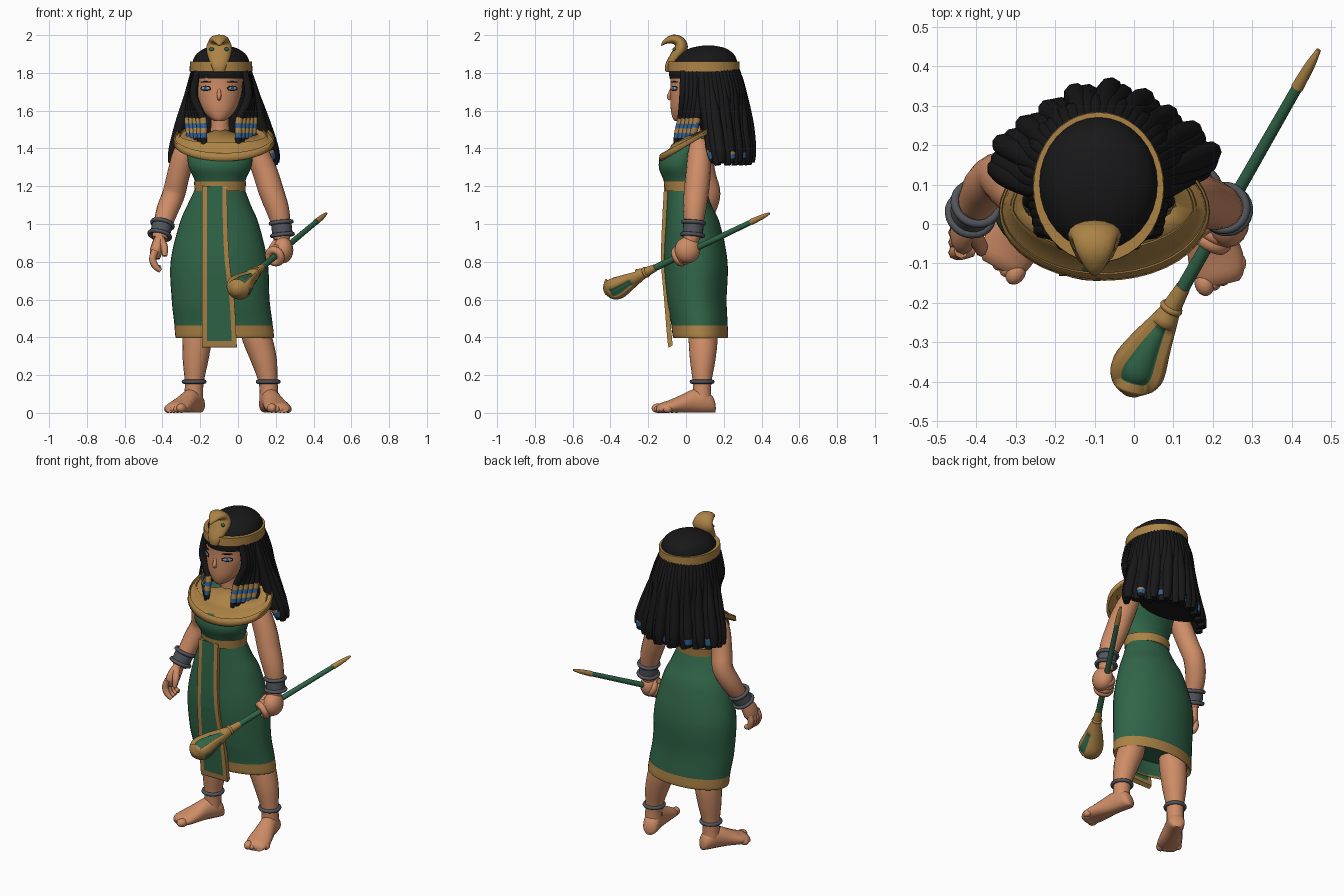
import bpy, bmesh, math
from mathutils import Vector

cube = bpy.data.objects.get("Cube")
if cube:
    bpy.data.objects.remove(cube, do_unlink=True)


def material(name, *rgb):
    m = bpy.data.materials.new(name)
    m.use_nodes = True
    m.diffuse_color = (*rgb, 1)
    m.node_tree.nodes["Principled BSDF"].inputs["Base Color"].default_value = (*rgb, 1)
    return m


SKIN = material("warm skin", .62, .265, .135)
GREEN = material("deep green", .03, .13, .065)
GOLD = material("old gold", .41, .225, .06)
BLACK = material("black hair", .009, .009, .01)
STEEL = material("grey metal", .085, .09, .105)
BLUE = material("bead blue", .03, .12, .3)
WHITE = material("eye white", .33, .35, .38)


def finish(ob, name, mats, rule=None):
    ob.name = name
    me = ob.data
    me.materials.clear()
    for m in mats:
        me.materials.append(m)
    for p in me.polygons:
        p.use_smooth = True
        if rule:
            p.material_index = rule(p.center)
    me.set_sharp_from_angle(angle=math.radians(50))
    return ob


def skin(name, rings, mats, rule=None, caps=True):
    """Bridge closed rings of points into one surface."""
    bm = bmesh.new()
    vs = [[bm.verts.new(p) for p in r] for r in rings]
    n = len(vs[0])
    for a, b in zip(vs, vs[1:]):
        for i in range(n):
            j = (i + 1) % n
            bm.faces.new((a[i], a[j], b[j], b[i]))
    if caps:
        bm.faces.new(vs[0])
        bm.faces.new(vs[-1])
    bmesh.ops.recalc_face_normals(bm, faces=bm.faces)
    me = bpy.data.meshes.new(name)
    bm.to_mesh(me)
    bm.free()
    ob = bpy.data.objects.new(name, me)
    bpy.context.collection.objects.link(ob)
    return finish(ob, name, mats, rule)


def smooth_rows(rows, steps):
    """Catmull-Rom interpolation of equal-length tuples."""
    out = []
    ext = [rows[0]] + list(rows) + [rows[-1]]
    for a, b, c, d in zip(ext, ext[1:], ext[2:], ext[3:]):
        for k in range(steps):
            t = k / steps
            out.append([.5 * (2 * q + (r - p) * t + (2 * p - 5 * q + 4 * r - s) * t * t
                              + (3 * q - p - 3 * r + s) * t ** 3) for p, q, r, s in zip(a, b, c, d)])
    return out + [list(rows[-1])]


def loft(name, rows, mats, rule=None, n=32, steps=4):
    """Horizontal ellipses: x, y, z, half width, half depth."""
    rings = [[(x + a * math.cos(i * math.tau / n), y + b * math.sin(i * math.tau / n), z)
              for i in range(n)] for x, y, z, a, b in smooth_rows(rows, steps)]
    return skin(name, rings, mats, rule)


def tube(name, rows, mats, rule=None, n=12, steps=4, flat=1, ref=(1, 0, 0)):
    """Round section swept along a path: x, y, z, radius along ref."""
    rows = smooth_rows(rows, steps)
    pts = [Vector(r[:3]) for r in rows]
    rings = []
    for i, p in enumerate(pts):
        t = (pts[min(i + 1, len(pts) - 1)] - pts[max(i - 1, 0)]).normalized()
        u = Vector(ref)
        u = (u - t * u.dot(t)).normalized()
        v, r = t.cross(u), max(rows[i][3], .002)
        rings.append([p + u * r * math.cos(k * math.tau / n) + v * r * flat * math.sin(k * math.tau / n)
                      for k in range(n)])
    return skin(name, rings, mats, rule)


def ball(name, loc, scale, mat, turn=0):
    bpy.ops.mesh.primitive_uv_sphere_add(segments=16, ring_count=10, location=loc, rotation=(0, 0, turn))
    ob = bpy.context.object
    ob.scale = scale
    return finish(ob, name, [mat])


def ring(name, loc, axis, big, small, mat):
    bpy.ops.mesh.primitive_torus_add(major_radius=big, minor_radius=small, major_segments=24, minor_segments=8,
                                     location=loc, rotation=Vector(axis).to_track_quat('Z', 'Y').to_euler())
    return finish(bpy.context.object, name, [mat])


CX = -.095

# Dress: skirt with gold hem, bodice, belt
loft("skirt", [(-.07, .077, .47, .2, .1), (-.07, .077, .42, .24, .125), (-.07, .077, .4, .26, .145),
               (-.078, .07, .48, .26, .15), (-.092, .055, .6, .259, .16), (-.1, .05, .8, .257, .17),
               (-.1, .035, 1.0, .21, .145), (-.1, .015, 1.1, .168, .12), (CX, 0, 1.2, .125, .1)],
     [GREEN, GOLD], lambda c: int(c.z < .47 and Vector((c.x + .07, (c.y - .077) * 1.75)).length > .235), 40, 6)
loft("bodice", [(CX, 0, 1.18, .122, .1), (CX, -.012, 1.24, .138, .11), (CX, -.03, 1.3, .165, .114),
                (CX, -.01, 1.36, .174, .12), (CX, .04, 1.42, .175, .095), (CX, .07, 1.465, .16, .07),
                (CX, .075, 1.485, .07, .04)], [GREEN])
loft("belt", [(CX, 0, 1.175, .11, .08), (CX, 0, 1.175, .134, .113), (CX, 0, 1.225, .138, .118),
              (CX, 0, 1.225, .11, .08)], [GOLD], steps=1)

# Long front panel with gold border
bm = bmesh.new()
grid = []
for x0, x1, y, z in smooth_rows([(-.19, -.058, -.116, 1.2), (-.19, -.055, -.127, 1.0), (-.19, -.045, -.132, .8),
                                 (-.19, -.02, -.116, .6), (-.19, -.008, -.098, .38), (-.19, -.006, -.09, .345)], 3):
    grid.append([bm.verts.new((x, y, z)) for x in (x0, x0 + .025, x1 - .025, x1)])
for k, (a, b) in enumerate(zip(grid, grid[1:])):
    for i in range(3):
        f = bm.faces.new((a[i], b[i], b[i + 1], a[i + 1]))
        f.material_index = int(i != 1 or k > len(grid) - 5)
me = bpy.data.meshes.new("front_panel")
bm.to_mesh(me)
bm.free()
me.materials.append(GREEN)
me.materials.append(GOLD)
panel = bpy.data.objects.new("front_panel", me)
bpy.context.collection.objects.link(panel)
panel.modifiers.new("thickness", 'SOLIDIFY').thickness = .025

# Tilted collar, broad in front and narrow on the shoulders, with raised rim
rings = []
for f, lift in ((1, -.012), (.98, .014), (.92, .014), (.9, 0), (.7, 0), (.68, .008), (.62, .008), (.6, 0), (.22, 0)):
    rg = []
    for i in range(40):
        a = i * math.tau / 40
        g = 1 - (1 - f) * (.38 + .62 * max(0, -math.sin(a)))
        x, y = -.075 - .02 * (1 - g) + .268 * g * math.cos(a), .03 + .03 * (1 - g) + .174 * g * math.sin(a)
        rg.append((x, y, 1.425 + .55 * y + (1 - g) * .09 + lift))
    rings.append(rg)
collar = skin("collar", rings, [GOLD], caps=False)
collar.modifiers.new("thickness", 'SOLIDIFY').thickness = .014

# Head and face
loft("neck", [(CX, .06, 1.42, .075, .06), (CX, .055, 1.5, .05, .05), (CX, .05, 1.6, .05, .05)], [SKIN])
loft("head", [(-.1, -.025, 1.545, .025, .035), (-.1, -.01, 1.565, .055, .062), (-.1, .012, 1.61, .092, .093),
              (-.1, .035, 1.68, .117, .118), (-.1, .05, 1.74, .124, .132), (-.1, .07, 1.82, .13, .148),
              (-.1, .09, 1.89, .09, .1)], [SKIN])
tube("nose", [(-.1, -.076, 1.72, .006), (-.1, -.084, 1.69, .011), (-.1, -.091, 1.672, .011),
              (-.1, -.08, 1.66, .008)], [SKIN])
for s in (-1, 1):
    for part, size, mat, out in (("eye_liner", (.034, .004, .014), BLACK, 0), ("eye_white", (.027, .004, .009), WHITE, .002),
                                 ("iris", (.009, .004, .009), BLUE, .004), ("brow", (.034, .004, .004), BLACK, 0)):
        ball(part, (-.1 + s * (.07 + out * .6), -.063 - out, 1.752 if part == "brow" else 1.718), size, mat, s * .6)

# Hair: cap, inner mass, long back strands, beaded front locks
loft("hair_cap", [(-.09, .095, 1.77, .155, .182), (-.09, .095, 1.82, .157, .182), (-.09, .108, 1.89, .138, .152),
                  (-.09, .115, 1.93, .085, .095), (-.09, .118, 1.946, .02, .02)], [BLACK])
loft("hair_mass", [(-.09, .13, 1.8, .15, .14), (-.085, .18, 1.6, .18, .13), (-.08, .2, 1.48, .2, .12),
                   (-.078, .21, 1.35, .2, .1)], [BLACK])
COUNT = 30
for i in range(COUNT):
    a = math.radians(-6 + 192 * i / (COUNT - 1))
    w = (i % 3 - 1) * .012
    c, s, k = math.cos(a), math.sin(a), 1 - .14 * math.sin(2 * a) ** 2
    tube("back_strand", [(-.09 + .135 * c, .1 + .16 * s, 1.83, .02), (-.085 + .17 * c, .11 + .185 * s, 1.7, .026),
                         (-.08 + (.215 + w) * c * k, .135 + (.182 + w) * s * k, 1.53, .031),
                         (-.075 + (.255 + w) * c * k, .155 + (.175 + w) * s * k, 1.39, .031),
                         (-.075 + (.27 + w) * c * k, .165 + (.17 + w) * s * k, 1.312 + abs(w), .018)],
         [BLACK, BLUE, GOLD],
         (lambda p: 1 if 1.345 < p.z < 1.375 else 2 if 1.375 < p.z < 1.385 else 0) if i % 5 == 0 else None, 9, 7)
for s in (-1, 1):
    for k in range(5):
        x, y, out = .152 - .004 * k, .07 - .021 * k, .168 - .019 * k
        tube("front_lock", [(-.09 + s * (x - .012), y, 1.81, .018), (-.09 + s * (x + .008), y, 1.68, .022),
                            (-.09 + s * (out + .006), y - .012, 1.56, .02), (-.09 + s * out, y - .03, 1.48, .019),
                            (-.09 + s * out, y - .038, 1.415, .015)],
             [BLACK, GOLD, BLUE],
             lambda p: (1, 2, 1, 2)[int((1.56 - p.z) / .026) % 4] if 1.457 < p.z < 1.56 else 0, 9, 9)

# Headband and rearing serpent
loft("headband", [(-.09, .093, 1.808, .14, .16), (-.09, .093, 1.808, .166, .191), (-.09, .093, 1.86, .165, .19),
                  (-.09, .093, 1.86, .13, .15)], [GOLD], steps=1, n=40)
tube("serpent", [(-.1, -.095, 1.805, .028), (-.1, -.088, 1.84, .042), (-.1, -.055, 1.885, .06), (-.1, -.026, 1.93, .068),
                 (-.1, -.035, 1.965, .058), (-.1, -.07, 1.978, .046), (-.1, -.11, 1.965, .025), (-.1, -.13, 1.945, .006)],
     [GOLD], n=16, flat=.52)
for s in (-1, 1):
    ball("serpent_jewel", (-.1 + s * .04, -.062, 1.925), (.013, .009, .01), GREEN)

# Arms, bracelets
tube("right_arm", [(-.25, .07, 1.43, .045), (-.285, .075, 1.37, .06), (-.318, .1, 1.25, .06), (-.34, .122, 1.16, .06),
                   (-.375, .095, 1.07, .058), (-.405, .04, .97, .046), (-.415, .015, .92, .04)], [SKIN], n=16)
tube("left_arm", [(.07, .07, 1.43, .045), (.1, .07, 1.38, .06), (.145, .065, 1.27, .066), (.177, .055, 1.17, .066),
                  (.212, .045, 1.07, .06), (.232, .038, .97, .046), (.23, .025, .91, .042)], [SKIN], n=16)
for side, c, axis in (("right", (-.407, .038, .97), (.25, .45, 1)), ("left", (.232, .038, .975), (-.1, .08, 1))):
    c, axis = Vector(c), Vector(axis).normalized()
    for d in (-.033, .033):
        ring(side + "_bracelet", c + axis * d, axis, .056, .011, STEEL)
    tube(side + "_cuff", [(*(c + axis * d), .054) for d in (-.033, 0, .033)], [STEEL], n=20)

# Open right hand
tube("right_palm", [(-.413, .015, .93, .042), (-.425, -.008, .89, .052), (-.434, -.025, .85, .054), (-.436, -.03, .815, .035)],
     [SKIN], flat=.62, ref=(0, 1, 0))
for k in range(4):
    y = -.068 + .025 * k
    tube("right_finger", [(-.438, y, .86, .019), (-.452, y - .004, .815, .019), (-.436, y - .006, .775, .017),
                          (-.41, y - .004, .752 + .006 * k, .012)], [SKIN], n=8)
tube("right_thumb", [(-.41, -.02, .92, .022), (-.39, -.055, .875, .02), (-.388, -.07, .83, .013)], [SKIN], n=8)

# Left fist around the staff
grip, d = Vector((.216, 0, .846)), Vector((.36, .63, .3)).normalized()
ball("left_palm", (.238, .008, .862), (.055, .068, .07), SKIN)
for k in range(4):
    ring("left_finger", grip + d * (.024 * k - .045), d, .036, .021, SKIN)
tube("left_thumb", [(.2, .01, .9, .02), (.18, -.02, .87, .018), (.185, -.05, .845, .012)], [SKIN], n=8)

# Staff: shaft, tip, neck and hollow bud with a slit in its side
shaft = [grip + d * t for t in (-.25, .43)]
tube("staff_shaft", [(*shaft[0], .018), (*shaft[1], .014)], [GREEN], steps=1)
tube("staff_tip", [(*shaft[1], .016), (*(shaft[1] + d * .07), .013), (*(grip + d * .55), .006)], [GOLD])
tube("staff_neck", [(*(grip - d * .2), .019), (*(grip - d * .27), .026)], [GOLD], steps=1)
ring("staff_neck_band", grip - d * .265, d, .022, .009, GOLD)
SIDES = 24
bud = tube("staff_bud", [(.1, -.205, .746, .022), (.075, -.25, .728, .036), (.04, -.31, .7, .056), (.012, -.365, .672, .07),
                         (-.002, -.405, .655, .057), (-.008, -.432, .645, .02)], [GOLD, GREEN], n=SIDES)
bm = bmesh.new()
bm.from_mesh(bud.data)
opening, slit = [], []
for f in bm.faces:
    row, col = divmod(f.index, SIDES)
    if 4 <= row <= 15 and 3 <= col <= 9:
        opening.append(f)
    elif 6 <= row <= 14 and col >= SIDES - 3:
        slit.append(f)
for faces, depth in ((opening, -.022), (slit, -.004)):
    bmesh.ops.inset_region(bm, faces=faces, thickness=.003, depth=depth)
    for f in faces:
        f.material_index = 1
bm.to_mesh(bud.data)
bm.free()

# Legs, anklets, feet
for side, xs, turn, size in (("right", (-.205, -.215, -.225, -.232, -.235), -.5, .92),
                             ("left", (.075, .1, .138, .16, .165), .24, 1)):
    tube(side + "_leg", [(x, y, z, r) for x, y, z, r in zip(xs, (.08, .09, .088, .085, .085), (.48, .4, .28, .16, .06),
                                                           (.07, .078, .068, .05, .05))], [SKIN], n=18)
    ring(side + "_anklet", (xs[3], .085, .165), (0, 0, 1), .055, .011, STEEL)
    c, s = math.cos(turn), math.sin(turn)
    foot = []
    for t, w, h in smooth_rows([(-.07, .02, .05), (-.055, .042, .085), (-.01, .05, .12), (.05, .052, .118),
                                (.12, .062, .088), (.18, .07, .064), (.225, .062, .05), (.246, .045, .034)], 3):
        foot.append([(xs[4] + w * math.cos(q) * c + t * size * s, .085 + w * math.cos(q) * s - t * size * c,
                      max(.002, h / 2 + h / 2 * 1.1 * math.sin(q))) for q in [i * math.tau / 16 for i in range(16)]])
    skin(side + "_foot", foot, [SKIN])
    inner = 1 if side == "right" else -1
    for k in range(5):
        u, t, r = inner * (.043 - .024 * k), (.232 - .002 * k * k) * size, .025 if k == 0 else .02
        ball(side + "_toe", (xs[4] + u * c + t * s, .085 + u * s - t * c, r), (r, r * 1.3, r), SKIN, turn)
